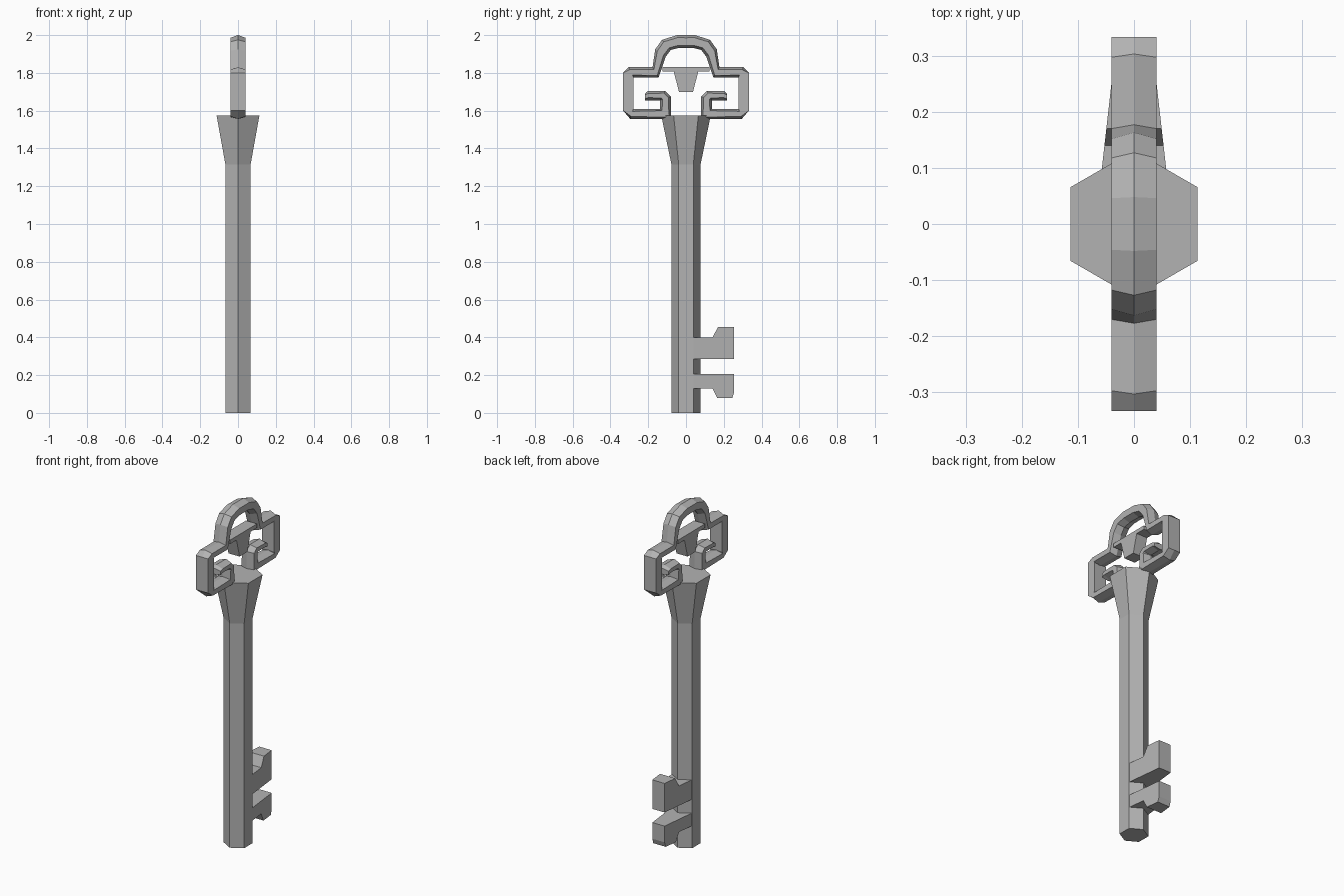
import bpy, bmesh
from math import sin, cos, pi
from mathutils import Vector

cube = bpy.data.objects.get("Cube")
if cube:
    bpy.data.objects.remove(cube, do_unlink=True)

GREY = (0.45, 0.45, 0.45, 1)
mat = bpy.data.materials.new("grey_metal")
mat.use_nodes = True
mat.diffuse_color = GREY
mat.node_tree.nodes["Principled BSDF"].inputs["Base Color"].default_value = GREY


def finish(bm, name):
    bmesh.ops.remove_doubles(bm, verts=bm.verts, dist=0.0005)
    bmesh.ops.dissolve_degenerate(bm, edges=bm.edges, dist=0.0005)
    bmesh.ops.recalc_face_normals(bm, faces=bm.faces)
    mesh = bpy.data.meshes.new(name)
    bm.to_mesh(mesh)
    bm.free()
    mesh.materials.append(mat)
    obj = bpy.data.objects.new(name, mesh)
    bpy.context.collection.objects.link(obj)
    return obj


def loft(name, rings):
    """Skin a list of equal-length point rings and cap both ends."""
    bm = bmesh.new()
    loops = [[bm.verts.new(p) for p in ring] for ring in rings]
    n = len(loops[0])
    for a, b in zip(loops, loops[1:]):
        for i in range(n):
            j = (i + 1) % n
            bm.faces.new((a[i], a[j], b[j], b[i]))
    bm.faces.new(loops[0])
    bm.faces.new(loops[-1])
    return finish(bm, name)


def plate(name, profile, half_width):
    """Close a side profile of (y, z) points; half_width gives x at each y."""
    return loft(name, [[(s * half_width(y), y, z) for y, z in profile] for s in (-1, 1)])


# Hexagonal shaft with its flared collar
def hexagon(r, z):
    return [(r * sin(k * pi / 3), r * cos(k * pi / 3), z) for k in range(6)]


loft("shaft", [hexagon(0.077, 0), hexagon(0.077, 1.315), hexagon(0.131, 1.575)])


# Two bits that taper in thickness away from the shaft
def bit_taper(y):
    return 0.0685 - 0.113 * y


plate("upper_bit", [(0.03, 0.40), (0.14, 0.40), (0.17, 0.455), (0.255, 0.455),
                    (0.255, 0.285), (0.03, 0.285)], bit_taper)
plate("lower_bit", [(0.03, 0.205), (0.255, 0.205), (0.255, 0.11), (0.245, 0.08),
                    (0.165, 0.08), (0.14, 0.13), (0.03, 0.13)], bit_taper)

# Bow: one ridged bar from scroll tip, round the side box, up to the arch top
# Stations: outer (y, z), inner (y, z), ridge height
R = 0.014
stations = [
    ((0.217, 1.69), (0.217, 1.655), R / 2),
    ((0.20, 1.705), (0.20, 1.655), R),
    ((0.11, 1.705), (0.137, 1.655), R),
    ((0.08, 1.675), (0.137, 1.655), R),
    ((0.08, 1.556), (0.137, 1.61), R),
    ((0.295, 1.556), (0.278, 1.61), R),
    ((0.333, 1.60), (0.278, 1.61), 0),
    ((0.333, 1.80), (0.278, 1.78), 0),
    ((0.303, 1.83), (0.278, 1.775), R),
    ((0.177, 1.83), (0.145, 1.775), R),
    ((0.163, 1.925), (0.108, 1.885), R),
    ((0.127, 1.975), (0.08, 1.922), R),
    ((0.048, 2.0), (0.038, 1.932), R),
    ((0, 2.0), (0, 1.932), R),
]


def bar_section(outer, inner, ridge, side):
    o, i = (Vector((0, side * y, z)) for y, z in (outer, inner))
    step = (o - i).normalized() * ridge
    x = Vector((0.04, 0, 0))
    return [o, o - step + x, i + step + x, i, i + step - x, o - step - x]


right_half = [bar_section(*s, 1) for s in stations]
left_half = [bar_section(*s, -1) for s in stations]
loft("bow_frame", right_half + left_half[-2::-1])

# Crosspiece under the arch with its hanging wedge
half = [(0.065, 1.807), (0.125, 1.807), (0.125, 1.83)]
plate("bow_crosspiece", [(0.037, 1.70)] + half + [(-y, z) for y, z in half[::-1]]
      + [(-0.037, 1.70)], lambda y: 0.036)
